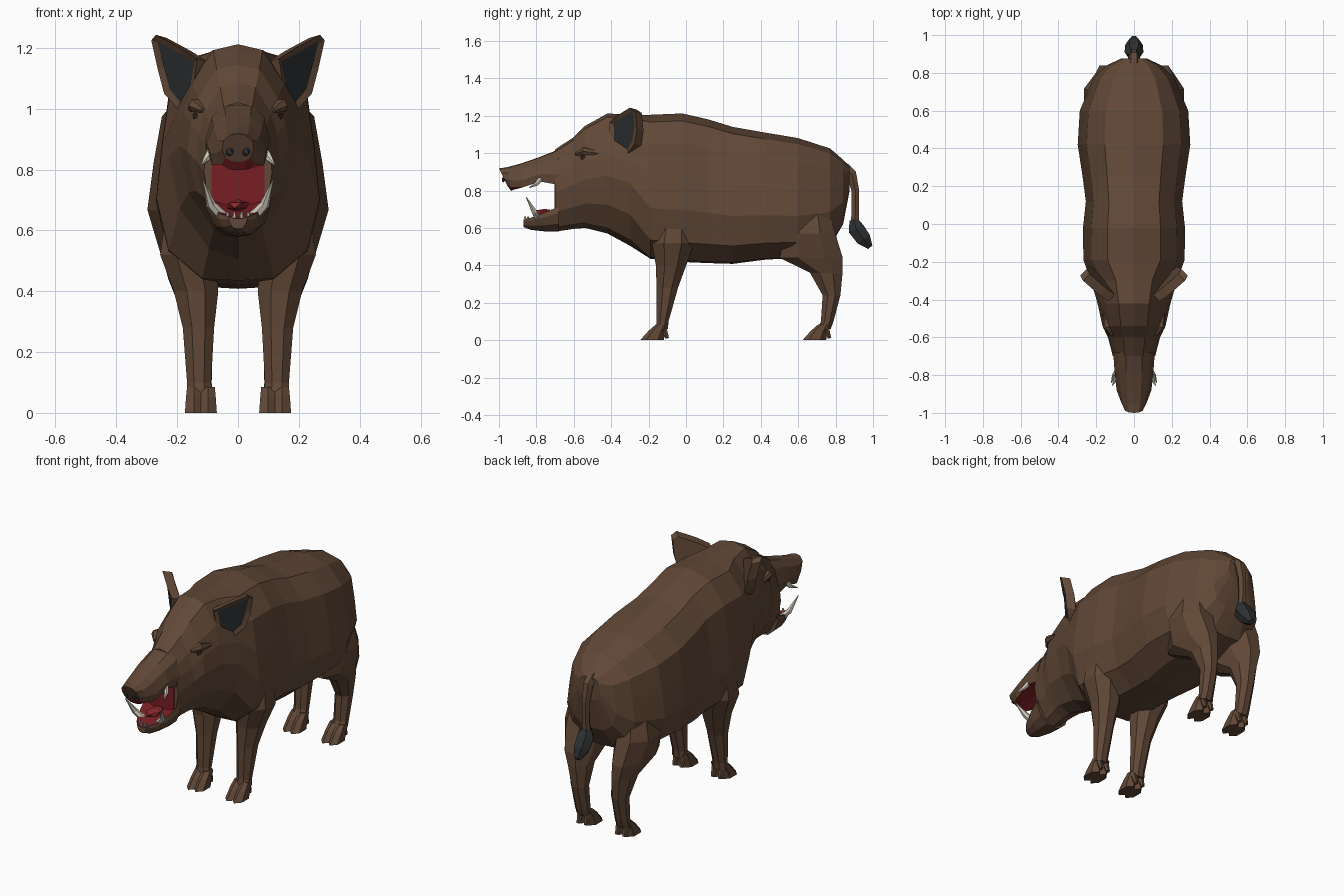
import bpy, bmesh, math
from mathutils import Vector

if "Cube" in bpy.data.objects:
    bpy.data.objects.remove(bpy.data.objects["Cube"])


def material(name, *rgb):
    m = bpy.data.materials.new(name)
    m.use_nodes = True
    m.diffuse_color = (*rgb, 1)
    bsdf = m.node_tree.nodes["Principled BSDF"]
    bsdf.inputs["Base Color"].default_value = (*rgb, 1)
    bsdf.inputs["Roughness"].default_value = 0.9
    return m


BROWN = material("brown hide", .12, .065, .038)
DARK = material("charcoal", .027, .03, .032)
RED = material("mouth red", .19, .013, .017)
PINK = material("tongue red", .27, .022, .026)
IVORY = material("ivory", .62, .57, .49)
EYE = material("dark eye", .04, .02, .012)


def finish(name, bm, *mats):
    mesh = bpy.data.meshes.new(name)
    bm.to_mesh(mesh)
    bm.free()
    for m in mats:
        mesh.materials.append(m)
    ob = bpy.data.objects.new(name, mesh)
    bpy.context.collection.objects.link(ob)
    return ob


def loft(name, rings, mats, second=()):
    """Skin closed rings; sides listed in `second` get the second material."""
    bm = bmesh.new()
    loops = [[bm.verts.new(p) for p in r] for r in rings]
    n = len(loops[0])
    for a, b in zip(loops, loops[1:]):
        for i in range(n):
            j = (i + 1) % n
            f = bm.faces.new((a[i], a[j], b[j], b[i]))
            f.material_index = int(i in second)
    bm.faces.new(loops[0])
    bm.faces.new(loops[-1])
    bmesh.ops.recalc_face_normals(bm, faces=bm.faces[:])
    return finish(name, bm, *mats)


def section(profile, y, bottom, top, width, slant=0):
    """Symmetric cross-section across the body from a half profile."""
    full = profile + [(-x, z) for x, z in profile[-2:0:-1]]
    return [(x * width, y + slant * (1 - z), bottom + z * (top - bottom)) for x, z in full]


def oval(centre, rx, ry, n=8):
    """Horizontal ring."""
    x, y, z = centre
    return [(x + rx * math.cos(a), y + ry * math.sin(a), z)
            for a in (math.tau * (i + .5) / n for i in range(n))]


def tube(name, path, radii, mat, n=6):
    """Tapering tube along a path of points."""
    pts = [Vector(p) for p in path]
    rings = []
    for i, p in enumerate(pts):
        d = (pts[min(i + 1, len(pts) - 1)] - pts[max(i - 1, 0)]).normalized()
        u = Vector((1, 0, 0)) - d * d.x
        u.normalize()
        v = d.cross(u)
        angles = [math.tau * k / n for k in range(n)]
        rings.append([p + (u * math.cos(a) + v * math.sin(a)) * radii[i] for a in angles])
    return loft(name, rings, [mat])


def blob(name, centre, size, mat, turn=0):
    bm = bmesh.new()
    bmesh.ops.create_icosphere(bm, subdivisions=1, radius=1)
    ob = finish(name, bm, mat)
    ob.location, ob.scale, ob.rotation_euler = centre, size, (0, 0, turn)
    return ob


# Cross-section half profiles, top to bottom
TRUNK = [(0, 1), (.52, .95), (.84, .8), (.93, .58), (1, .35), (.85, .13), (.44, .01), (0, 0)]
HEAD = [(0, 1), (.42, .97), (.78, .8), (.93, .65), (1, .48), (.84, .24), (.42, .05), (0, 0)]
SNOUT = [(0, 1), (.4, .98), (.78, .75), (1, .3), (.93, 0), (.5, .08), (0, .12)]
JAW = [(0, .85), (.5, .86), (.95, 1), (1, .75), (.8, .32), (.4, .04), (0, 0)]
NOSE = [(0, 1), (.5, .95), (.9, .75), (1, .45), (.8, .15), (.4, .02), (0, 0)]

# Trunk and head as one skin, rump to mouth corner
trunk = [(.875, .8, .93, .07), (.84, .62, .965, .145), (.77, .5, 1.025, .215),
         (.6, .44, 1.08, .287), (.42, .43, 1.11, .298), (.25, .408, 1.14, .272),
         (.12, .412, 1.18, .255), (-.02, .418, 1.212, .27), (-.19, .435, 1.205, .268)]
head = [(-.3, .505, 1.205, .228), (-.42, .57, 1.212, .193), (-.54, .6, 1.145, .167),
        (-.6, .595, 1.085, .138), (-.7, .58, 1.02, .112)]
loft("body", [section(TRUNK, *s) for s in trunk] + [section(HEAD, *s) for s in head], [BROWN])

# Upper and lower jaws with red inner sides
upper = [(-.68, .83, 1.02, .11), (-.78, .848, .98, .103), (-.88, .815, .945, .092)]
tip = [(-.955, .798, .925, .068, .02), (-1, .825, .918, .052, .045)]
loft("snout", [section(SNOUT, *s) for s in upper] + [section(NOSE, *s) for s in tip],
     [BROWN, RED], (4, 5, 6, 7))
lower = [(-.68, .58, .715, .108), (-.76, .582, .68, .09), (-.83, .59, .655, .062), (-.87, .605, .645, .03)]
loft("lower_jaw", [section(JAW, *s) for s in lower], [BROWN, RED], (0, 1, 10, 11))

# Back of the mouth and tongue
bm = bmesh.new()
bmesh.ops.create_cube(bm, size=1)
lining = finish("mouth_lining", bm, RED)
lining.location, lining.scale = (0, -.7, .765), (.175, .008, .2)
blob("tongue", (0, -.755, .682), (.04, .075, .02), PINK)

# Tail and tuft
tube("tail", [(0, .84, .925), (0, .885, .89), (0, .905, .8), (0, .905, .68), (0, .9, .6)],
     (.035, .03, .024, .022, .028), BROWN)
tube("tail_tuft", [(0, .895, .645), (0, .91, .595), (0, .95, .54), (0, .985, .497)],
     (.026, .05, .046, .017), DARK)

# Leg rings: z, x, y, half width, half depth
FRONT = [(.68, .165, -.06, .07, .09), (.52, .165, -.07, .092, .115), (.4, .138, -.08, .074, .082),
         (.28, .13, -.1, .052, .058), (.1, .128, -.125, .04, .032), (.06, .127, -.13, .042, .034)]
HIND = [(.74, .15, .66, .08, .09), (.57, .16, .66, .105, .14), (.44, .15, .67, .08, .17),
        (.36, .138, .75, .06, .088), (.24, .128, .778, .045, .048), (.1, .126, .755, .04, .034),
        (.06, .126, .738, .042, .036)]

EAR = [(.185, -.32, .985), (.243, -.275, 1.05), (.264, -.262, 1.13), (.285, -.272, 1.225),
       (.27, -.3, 1.243), (.19, -.37, 1.2), (.135, -.41, 1.165), (.15, -.405, 1.05)]

for side, s in (("left", 1), ("right", -1)):
    # Legs, each with two toes and a dewclaw
    for end, rows in (("front", FRONT), ("hind", HIND)):
        label = f"{side}_{end}"
        loft(label + "_leg", [oval((s * x, y, z), rx * 1.07, ry * 1.07) for z, x, y, rx, ry in rows], [BROWN])
        y = rows[-1][2]
        for part, x in (("inner", .099), ("outer", .145)):
            loft(f"{label}_{part}_toe",
                 [oval((s * x, y, .085), .026, .03, 6), oval((s * x, y - .025, .05), .03, .045, 6),
                  oval((s * x, y - .052, 0), .034, .063, 6)], [BROWN])
            tube(f"{label}_{part}_dewclaw", [(s * x, y + .005, .08), (s * x, y + .03, .01)],
                 (.02, .011), BROWN)

    # Ear: thick plate with a recessed dark inner face
    bm = bmesh.new()
    front = [bm.verts.new((s * x, y, z)) for x, y, z in EAR]
    back = [bm.verts.new((s * (x - .035), y + .035, z - .01)) for x, y, z in EAR]
    face = bm.faces.new(front)
    bm.faces.new(back[::-1])
    n = len(EAR)
    for i in range(n):
        j = (i + 1) % n
        bm.faces.new((front[j], front[i], back[i], back[j]))
    bmesh.ops.recalc_face_normals(bm, faces=bm.faces[:])
    bmesh.ops.inset_region(bm, faces=[face], thickness=.025, depth=-.008)
    face.material_index = 1
    finish(side + "_ear", bm, BROWN, DARK)

    # Eye, brow, nostril
    blob(side + "_eye", (s * .138, -.545, .975), (.012, .024, .016), EYE, -s * .3)
    tube(side + "_brow", [(s * .115, -.59, .995), (s * .14, -.545, 1.01), (s * .155, -.47, 1.0)],
         (.008, .024, .01), BROWN)
    blob(side + "_nostril", (s * .027, -.976, .858), (.014, .01, .015), DARK)

    # Tusks and small front teeth
    tube(side + "_lower_tusk", [(s * .05, -.79, .645), (s * .088, -.81, .685), (s * .115, -.855, .765)],
         (.019, .016, .002), IVORY)
    tube(side + "_upper_tusk", [(s * .085, -.775, .865), (s * .105, -.8, .835), (s * .12, -.84, .815)],
         (.016, .012, .002), IVORY)
    for k in range(2):
        x, y = s * (.012 + .022 * k), -.855 + .016 * k
        tube(f"{side}_tooth_{k}", [(x, y, .63), (x, y - .006, .66)], (.009, .005), IVORY)
